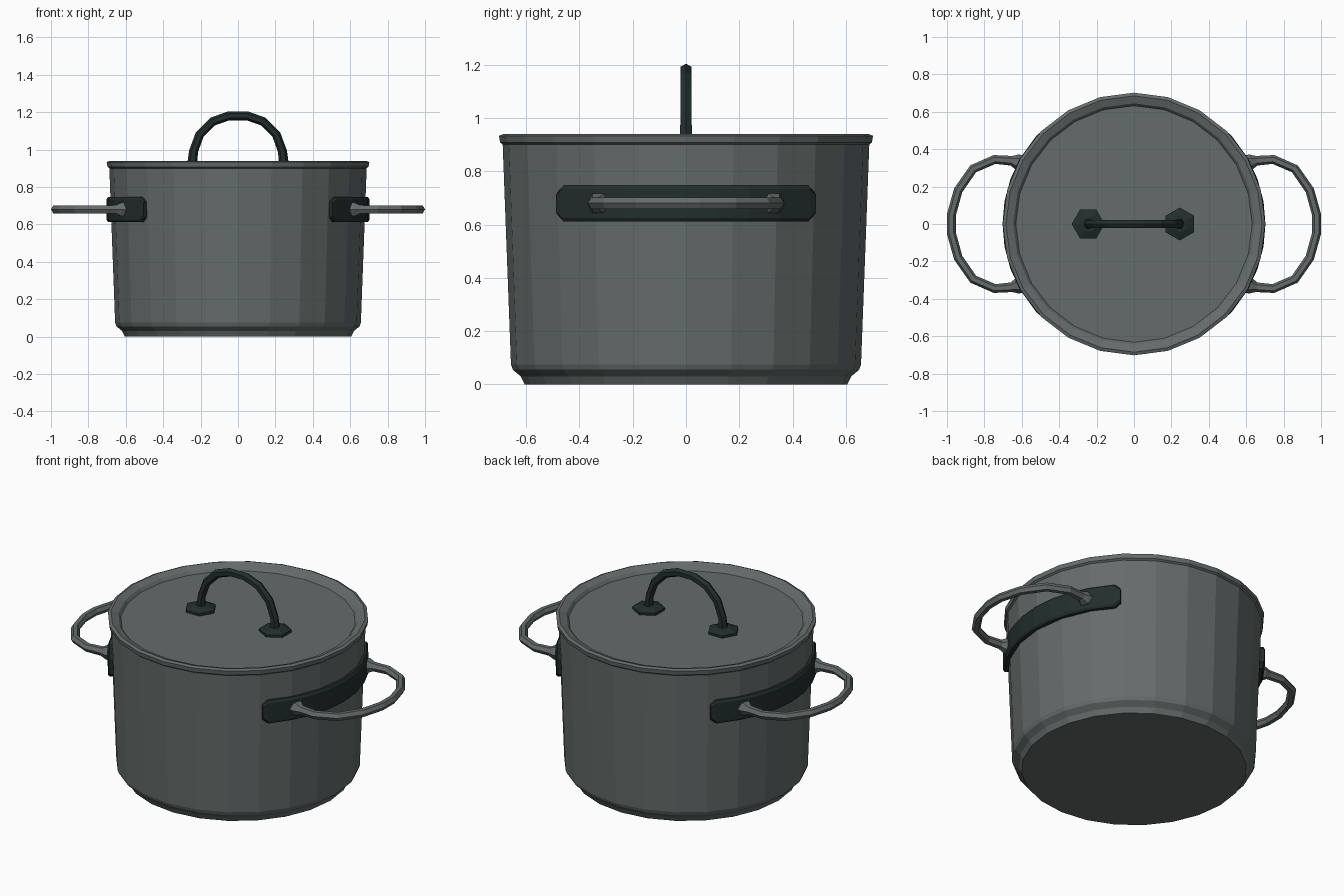
import bpy, bmesh, math
from mathutils import Vector

if "Cube" in bpy.data.objects:
    bpy.data.objects.remove(bpy.data.objects["Cube"])


def material(name, rgb):
    m = bpy.data.materials.new(name)
    m.diffuse_color = (*rgb, 1)
    m.use_nodes = True
    m.node_tree.nodes["Principled BSDF"].inputs["Base Color"].default_value = m.diffuse_color
    return m


STEEL = material("grey steel", (0.128, 0.150, 0.147))
DARK = material("dark green black", (0.016, 0.027, 0.026))


def finish(bm, name, mat):
    bmesh.ops.recalc_face_normals(bm, faces=bm.faces)
    me = bpy.data.meshes.new(name)
    bm.to_mesh(me)
    bm.free()
    me.materials.append(mat)
    ob = bpy.data.objects.new(name, me)
    bpy.context.collection.objects.link(ob)
    return ob


def skin(rings, name, mat, closed=True):
    """Join rings of points with quads and cap both ends."""
    bm = bmesh.new()
    rows = [[bm.verts.new(p) for p in r] for r in rings]
    for a, b in zip(rows, rows[1:]):
        n = len(a)
        for i in range(n):
            j = (i + 1) % n
            bm.faces.new((a[i], a[j], b[j], b[i]))
    bm.faces.new(rows[0])
    bm.faces.new(rows[-1])
    return finish(bm, name, mat)


def lathe(profile, sides, name, mat, cx=0.0, turn=0.0):
    rings = [[(cx + r * math.cos(turn + math.tau * i / sides),
               r * math.sin(turn + math.tau * i / sides), z)
              for i in range(sides)] for r, z in profile]
    return skin(rings, name, mat)


def tube(points, radii, up, name, mat, sides=6):
    """Sweep a polygon along a flat path whose plane normal is up."""
    pts = [Vector(p) for p in points]
    up = Vector(up)
    rings = []
    for i, p in enumerate(pts):
        t = (pts[min(i + 1, len(pts) - 1)] - pts[max(i - 1, 0)]).normalized()
        side = t.cross(up).normalized()
        rings.append([p + radii[i] * (side * math.cos(math.tau * k / sides)
                                      + up * math.sin(math.tau * k / sides))
                      for k in range(sides)])
    return skin(rings, name, mat)


# pot wall with chamfered foot and a small lip under the rim
lathe([(0.605, 0), (0.62, 0.03), (0.65, 0.055), (0.657, 0.075), (0.688, 0.90)],
      24, "pot_body", STEEL)

# rim and recessed lid
lathe([(0.68, 0.895), (0.698, 0.908), (0.702, 0.933), (0.685, 0.94),
       (0.645, 0.925), (0.632, 0.908)], 24, "lid", STEEL)

# lid handle: dark arch on two hexagonal pads
half = [(0.245, 0.91), (0.238, 0.99), (0.205, 1.08), (0.135, 1.15), (0.05, 1.18)]
arch = [(-x, 0, z) for x, z in half] + [(x, 0, z) for x, z in reversed(half)]
tube(arch, [0.028] + [0.024] * 8 + [0.028], (0, 1, 0), "lid_handle", DARK)
for s, label in ((-1, "left"), (1, "right")):
    lathe([(0.088, 0.90), (0.088, 0.922), (0.045, 0.938)], 6,
          "lid_handle_pad_" + label, DARK, cx=s * 0.245, turn=math.pi / 6 * (s > 0))

# side handles: curved dark plate with a steel loop
for s, label in ((-1, "left"), (1, "right")):
    rings = []
    for deg in (-44, -41.5, -30, -20, -10, 0, 10, 20, 30, 41.5, 44):
        a = math.radians(deg)
        h = 0.042 if abs(deg) > 43 else 0.067
        section = [(0.655, -h), (0.695, -h), (0.703, -h + 0.012),
                   (0.703, h - 0.012), (0.695, h), (0.655, h)]
        rings.append([(s * r * math.cos(a), r * math.sin(a), 0.679 + z)
                      for r, z in section])
    skin(rings, "side_plate_" + label, DARK)

    half = [(0.58, 0.325), (0.625, 0.33), (0.655, 0.338), (0.745, 0.345),
            (0.86, 0.295), (0.94, 0.18), (0.976, 0.05)]
    loop = [(s * x, -y, 0.68) for x, y in half]
    loop += [(s * x, y, 0.68) for x, y in reversed(half)]
    r = [0.042, 0.042, 0.026, 0.024, 0.024, 0.024, 0.024]
    tube(loop, r + r[::-1], (0, 0, 1), "side_handle_" + label, STEEL)
